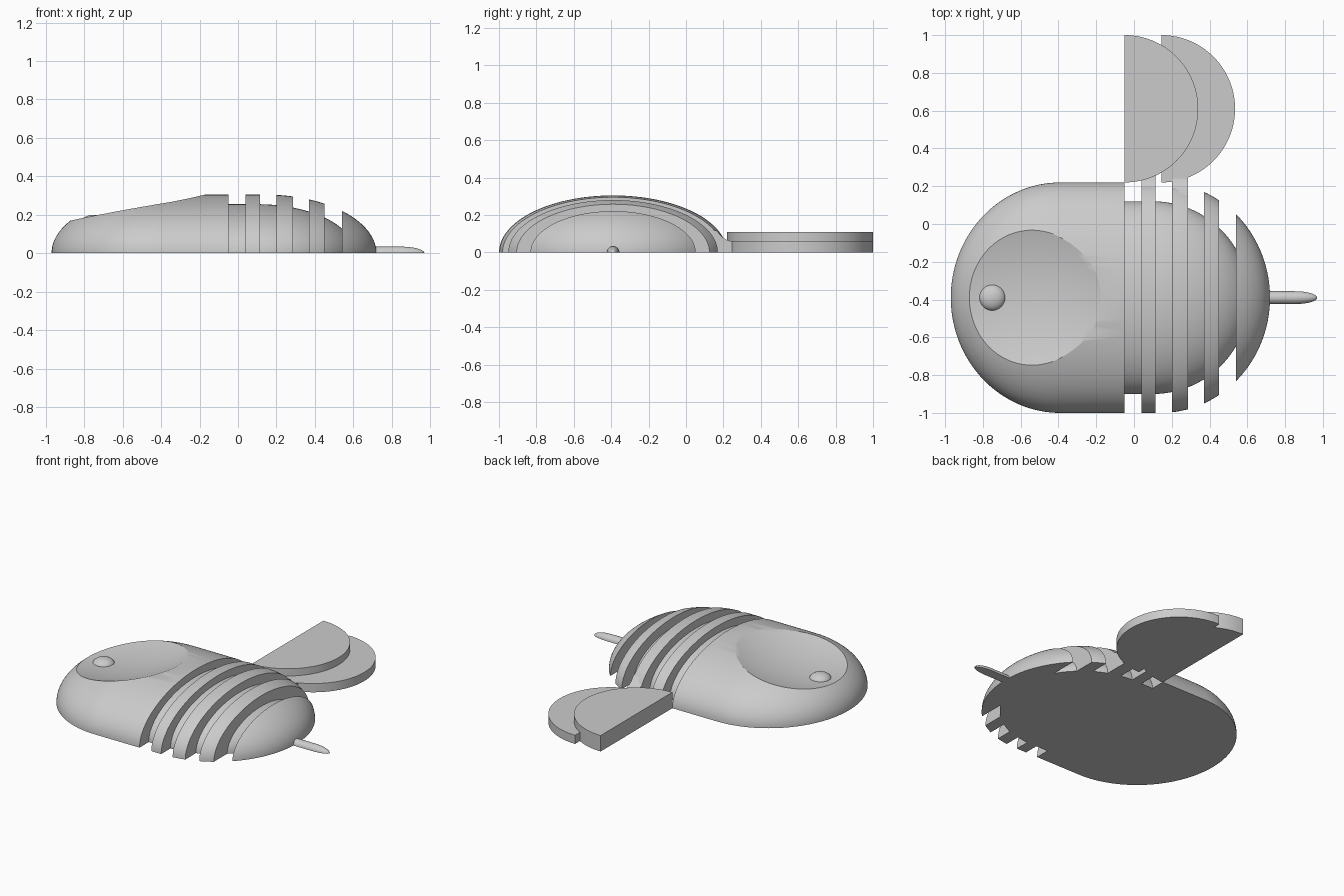
import bpy, bmesh, math
from mathutils import Vector

if "Cube" in bpy.data.objects:
    bpy.data.objects.remove(bpy.data.objects["Cube"])

grey = bpy.data.materials.new("light_grey")
grey.diffuse_color = (0.6, 0.6, 0.6, 1)
grey.use_nodes = True
grey.node_tree.nodes["Principled BSDF"].inputs["Base Color"].default_value = grey.diffuse_color
YC = -0.39          # centre line of the body


def finish(name, bm, angle=30):
    bmesh.ops.remove_doubles(bm, verts=bm.verts, dist=0.0004)
    bmesh.ops.recalc_face_normals(bm, faces=bm.faces)
    me = bpy.data.meshes.new(name)
    bm.to_mesh(me)
    bm.free()
    me.materials.append(grey)
    ob = bpy.data.objects.new(name, me)
    bpy.context.collection.objects.link(ob)
    bpy.ops.object.select_all(action='DESELECT')
    bpy.context.view_layer.objects.active = ob
    ob.select_set(True)
    bpy.ops.object.shade_smooth_by_angle(angle=math.radians(angle))
    return ob


def pill(x, c0, c1, rx):
    """Relative width of a round-ended bar at x."""
    d = max(c0 - x, x - c1, 0) / rx
    return math.sqrt(max(0, 1 - d * d))


def half_loft(name, xs, scale, ry, rz, n=64):
    """Loft flat-bottomed half ellipses along x."""
    bm = bmesh.new()
    rings = []
    for x in xs:
        s = max(scale(x), 0.001)
        rings.append([bm.verts.new((x, YC + ry * s * math.cos(math.pi * i / n),
                                    rz * s * math.sin(math.pi * i / n))) for i in range(n + 1)])
    for a, b in zip(rings, rings[1:]):
        for i in range(n + 1):
            j = (i + 1) % (n + 1)
            bm.faces.new((a[i], a[j], b[j], b[i]))
    bm.faces.new(rings[0])
    bm.faces.new(rings[-1])
    return finish(name, bm)


def prism(name, pts, axis, lo, hi):
    """Extrude a 2D outline along x or z."""
    bm = bmesh.new()
    put = (lambda p, h: (h, p[0], p[1])) if axis == 'x' else (lambda p, h: (p[0], p[1], h))
    face = bm.faces.new([bm.verts.new(put(p, lo)) for p in pts])
    ext = bmesh.ops.extrude_face_region(bm, geom=[face])
    move = Vector(put((0, 0), hi - lo))
    bmesh.ops.translate(bm, vec=move, verts=[v for v in ext['geom'] if isinstance(v, bmesh.types.BMVert)])
    return finish(name, bm)


def spread(a, b, n):
    return [a + (b - a) * i / n for i in range(n + 1)]


def outer(x):
    return pill(x, -0.39, 0.14, 0.58)


# Front body with a rounded nose
nose = [-0.39 - 0.58 * math.cos(math.pi / 2 * i / 32) for i in range(33)]
front_body = half_loft("front_body", nose + [-0.05], outer, 0.61, 0.305)

# Shallow tilted dish cut for the face
R, depth = 1.32, 0.05
normal = Vector((-0.187, 0, 0.982)).normalized()
bm = bmesh.new()
bmesh.ops.create_uvsphere(bm, u_segments=64, v_segments=128, radius=R)
bmesh.ops.rotate(bm, verts=bm.verts, matrix=normal.to_track_quat('Z', 'Y').to_matrix())
bmesh.ops.translate(bm, verts=bm.verts, vec=Vector((-0.525, YC, 0.2375)) + normal * (R - depth))
cutter = finish("dish_cutter", bm)
cutter.hide_render = True
mod = front_body.modifiers.new("dish", 'BOOLEAN')
mod.operation, mod.object, mod.solver = 'DIFFERENCE', cutter, 'EXACT'
bpy.context.view_layer.objects.active = front_body
bpy.ops.object.modifier_apply(modifier="dish")
bpy.data.objects.remove(cutter)
bpy.ops.object.select_all(action='DESELECT')
front_body.select_set(True)
bpy.ops.object.shade_smooth_by_angle(angle=math.radians(30))

# Eye resting in the dish
bm = bmesh.new()
bmesh.ops.create_uvsphere(bm, u_segments=32, v_segments=16, radius=0.07)
bmesh.ops.scale(bm, verts=bm.verts, vec=(1, 1, 0.6))
bmesh.ops.translate(bm, verts=bm.verts, vec=(-0.75, YC, 0.157))
finish("eye", bm)

# Inner core seen in the grooves
core = [-0.05, 0.02] + [0.10 + 0.51 * math.sin(math.pi / 2 * i / 32) for i in range(33)]
half_loft("inner_core", core, lambda x: pill(x, -1, 0.10, 0.51), 0.51, 0.255)

# Raised stripes and the tail dome
for i, (a, b) in enumerate([(0.04, 0.115), (0.20, 0.285), (0.37, 0.45)]):
    half_loft(f"stripe_{i + 1}", spread(a, b, 6), outer, 0.61, 0.305)
t0 = math.asin(0.40 / 0.58)
tail = [0.14 + 0.58 * math.sin(t) for t in spread(t0, math.pi / 2, 24)]
half_loft("tail_dome", tail, outer, 0.61, 0.305)

# Flared links from the first two stripes to the wings
link = [(0.05, 0), (0.27, 0), (0.27, 0.058), (0.24, 0.06), (0.215, 0.068),
        (0.19, 0.085), (0.165, 0.115), (0.05, 0.15)]
for i, (a, b) in enumerate([(0.04, 0.115), (0.20, 0.285)]):
    prism(f"wing_link_{i + 1}", link, 'x', a, b)

# Half-round wings
for name, x, h in (("upper_wing", -0.05, 0.11), ("lower_wing", 0.145, 0.06)):
    arc = [(x + 0.39 * math.cos(t), 0.61 + 0.39 * math.sin(t))
           for t in spread(-math.pi / 2, math.pi / 2, 64)]
    prism(name, arc, 'z', 0, h)

# Stinger with a rounded tip
tip = [0.68] + [0.85 + 0.12 * math.sin(math.pi / 2 * i / 12) for i in range(13)]
half_loft("stinger", tip, lambda x: pill(x, 0, 0.85, 0.12), 0.034, 0.034, 24)
